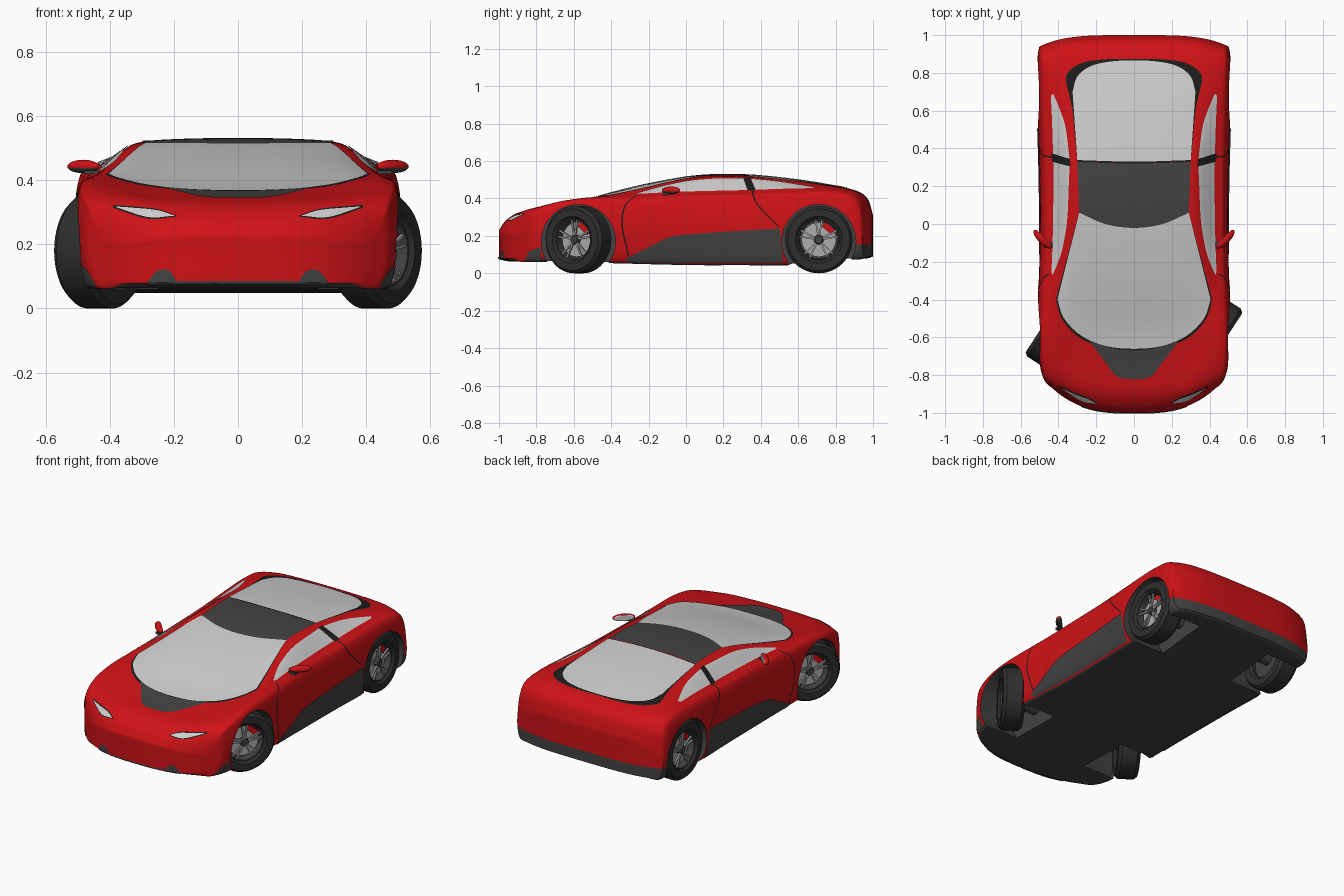
import bpy, bmesh, math
from mathutils import Vector, Matrix
from mathutils.bvhtree import BVHTree

cube = bpy.data.objects.get("Cube")
if cube:
    bpy.data.objects.remove(cube, do_unlink=True)


def material(name, r, g, b):
    mat = bpy.data.materials.new(name)
    mat.use_nodes = True
    mat.diffuse_color = (r, g, b, 1)
    shader = next(n for n in mat.node_tree.nodes if n.type == 'BSDF_PRINCIPLED')
    shader.inputs["Base Color"].default_value = (r, g, b, 1)
    return mat


RED = material("red paint", .62, .006, .008)
DARK = material("dark grey plastic", .055, .055, .055)
GLASS = material("pale grey glass", .62, .62, .62)
BLACK = material("black trim", .012, .012, .012)
TYRE = material("tyre rubber", .028, .028, .028)
METAL = material("wheel metal", .42, .42, .42)


def finish(bm, name, mats, angle=35):
    mesh = bpy.data.meshes.new(name)
    bm.to_mesh(mesh)
    bm.free()
    obj = bpy.data.objects.new(name, mesh)
    bpy.context.collection.objects.link(obj)
    for mat in mats:
        mesh.materials.append(mat)
    smooth(obj, angle)
    return obj


def smooth(obj, angle):
    bpy.ops.object.select_all(action='DESELECT')
    obj.select_set(True)
    bpy.context.view_layer.objects.active = obj
    bpy.ops.object.shade_smooth_by_angle(angle=math.radians(angle))


def spline(keys, t):
    """Catmull-Rom curve through the keys, t from 0 to 1."""
    n = len(keys) - 1
    i = min(int(t * n), n - 1)
    f = t * n - i
    p1, p2 = Vector(keys[i]), Vector(keys[i + 1])
    p0 = Vector(keys[i - 1]) if i else 2 * p1 - p2
    p3 = Vector(keys[i + 2]) if i + 2 <= n else 2 * p2 - p1
    return p1 + (p2 - p0) * f / 2 + (p0 * 2 - p1 * 5 + p2 * 4 - p3) * f * f / 2 \
        + (p1 * 3 - p0 - p2 * 3 + p3) * f ** 3 / 2


def skin(bm, rows, closed):
    for a, b in zip(rows, rows[1:]):
        n = len(a)
        for j in range(n if closed else n - 1):
            quad = [a[j], a[(j + 1) % n], b[(j + 1) % n], b[j]]
            if all(quad):
                bm.faces.new(quad)


# Body stations: y, floor z, side x, belt x, belt z, rail x, rail z, centre z
STATIONS = [
    (-1, .08, .42, .4, .2, .26, .22, .23), (-.96, .065, .455, .43, .255, .3, .28, .285),
    (-.88, .065, .48, .45, .325, .32, .335, .33), (-.72, .065, .505, .465, .375, .37, .37, .355),
    (-.56, .06, .51, .465, .4, .39, .397, .385), (-.4, .06, .508, .455, .41, .405, .417, .43),
    (-.2, .055, .5, .44, .42, .38, .452, .478), (.05, .05, .497, .43, .432, .345, .5, .52),
    (.3, .05, .5, .43, .437, .335, .508, .527), (.55, .05, .507, .44, .445, .36, .485, .505),
    (.75, .07, .51, .45, .447, .39, .463, .475), (.9, .08, .51, .46, .425, .37, .44, .445),
    (.97, .08, .505, .46, .37, .36, .39, .4), (1, .09, .5, .46, .27, .36, .3, .31)]


def bend(s, x):
    if s < 0:
        return s + .12 * s ** 8 * abs(x / .42) ** 3
    return s - .06 * s ** 8 * abs(x / .5) ** 4


def section(row):
    s, zb, xw, xs, zs, xr, zr, zt = row
    up = lambda k: zb + (zs - zb) * k
    xg = xr - .07
    keys = [(0, zb), (xw / 2, zb), (xw - .1, zb), (xw - .03, zb), (xw - .005, up(.25)),
            (xw, up(.6)), (xw * .7 + xs * .3, up(.92)), (xs, zs), (xr, zr),
            (xg, zr + (zt - zr) * .6), (xg / 2, zr + (zt - zr) * .92), (0, zt)]
    half = [spline(keys, i / 44) for i in range(45)]
    return [tuple(p) for p in half] + [(-p.x, p.y) for p in half[-2:0:-1]]


def ring(bm, row, k=1):
    pts = section(row)
    zc = (row[1] + row[7]) / 2
    return [bm.verts.new((x * k, bend(row[0], x * k), zc + (z - zc) * k)) for x, z in pts]


bm = bmesh.new()
caps = [i / 8 for i in range(8)]
rows = [ring(bm, STATIONS[0], k) for k in caps]
rows += [ring(bm, spline(STATIONS, i / 91)) for i in range(92)]
rows += [ring(bm, STATIONS[-1], k) for k in reversed(caps)]
skin(bm, rows, True)
bmesh.ops.remove_doubles(bm, verts=bm.verts, dist=.00001)
bmesh.ops.dissolve_degenerate(bm, edges=bm.edges, dist=.00001)
# Clean colour break for the lower rear bumper
bmesh.ops.bisect_plane(bm, geom=bm.verts[:] + bm.edges[:] + bm.faces[:],
                       plane_co=(0, 0, .155), plane_no=(0, 0, 1))
bmesh.ops.recalc_face_normals(bm, faces=bm.faces)
for f in bm.faces:
    c = f.calc_center_median()
    f.material_index = int(f.normal.z < -.6 or (c.y > .88 and c.z < .155))
surface = BVHTree.FromBMesh(bm)
body = finish(bm, "body", [RED, DARK])

# Wheel arches
FRONT_Y, REAR_Y, WHEEL_X = -.575, .71, .43
bm = bmesh.new()
for side in (-1, 1):
    for y in (FRONT_Y, REAR_Y):
        place = Matrix.Translation((side * .45, y, .17)) @ Matrix.Rotation(math.pi / 2, 4, 'Y')
        bmesh.ops.create_cone(bm, cap_ends=True, segments=64, radius1=.198, radius2=.198,
                              depth=.4, matrix=place)
for f in bm.faces:
    f.material_index = 1
cutter = finish(bm, "arch_cutter", [RED, DARK])
cutter.hide_render = True
cut = body.modifiers.new("arches", 'BOOLEAN')
cut.operation, cut.solver, cut.object = 'DIFFERENCE', 'EXACT', cutter
bpy.context.view_layer.objects.active = body
bpy.ops.object.modifier_apply(modifier="arches")
bpy.data.objects.remove(cutter, do_unlink=True)
smooth(body, 35)


def drape(name, a, b, view, mat, lift=.004, mirror=False, n=40, m=16):
    """Thin plate ruled between two outlines and laid on the body."""
    bm = bmesh.new()
    aim = {'top': Vector((0, 0, -1)), 'side': Vector((-1, 0, 0)), 'front': Vector((0, 1, 0))}[view]
    rows = []
    for i in range(n + 1):
        p, q = spline(a, i / n), spline(b, i / n)
        row = []
        for j in range(m + 1):
            u, v = p.lerp(q, j / m)
            start = {'top': (u, v, 2), 'side': (2, u, v), 'front': (u, -2, v)}[view]
            hit, normal, _, _ = surface.ray_cast(Vector(start), aim)
            row.append(bm.verts.new(hit + normal * lift) if hit else None)
        rows.append(row)
    skin(bm, rows, False)
    bm.normal_update()
    bmesh.ops.reverse_faces(bm, faces=[f for f in bm.faces if f.normal.dot(aim) > 0])
    obj = finish(bm, name, [mat])
    if mirror:
        obj.modifiers.new("mirror", 'MIRROR')


def both(half):
    return [(-x, y) for x, y in half[:0:-1]] + half


# Top glass, roof and bonnet panels
screen_top = both([(0, -.02), (.15, 0), (.29, .06)])
roof_rear = both([(0, .32), (.15, .322), (.3, .328)])
drape("windscreen", both([(0, -.66), (.15, -.645), (.28, -.59), (.37, -.5), (.405, -.4)]),
      screen_top, 'top', GLASS)
drape("windscreen_seal", both([(0, -.672), (.15, -.657), (.29, -.6), (.38, -.505), (.413, -.4)]),
      screen_top, 'top', BLACK, .002)
drape("roof_panel", screen_top, roof_rear, 'top', DARK)
drape("rear_window", both([(0, .33), (.3, .338)]),
      both([(0, .865), (.12, .86), (.23, .835), (.3, .78), (.325, .7)]), 'top', GLASS)
drape("rear_window_seal", both([(0, .32), (.3, .328)]),
      both([(0, .872), (.14, .872), (.28, .85), (.36, .78), (.33, .66)]), 'top', BLACK, .002)
drape("bonnet_vent", both([(0, -.82), (.07, -.815), (.11, -.79)]),
      both([(0, -.668), (.12, -.655), (.24, -.612)]), 'top', DARK)

# Side glass, pillars, seams and sills
drape("front_side_window", [(-.27, .424), (-.1, .47), (.06, .498), (.31, .506)],
      [(-.25, .422), (0, .434), (.33, .442)], 'side', GLASS, mirror=True)
drape("rear_side_window", [(.34, .505), (.5, .488), (.69, .457)],
      [(.37, .443), (.5, .448), (.68, .452)], 'side', GLASS, mirror=True)
drape("door_pillar", [(.305, .508), (.345, .506)], [(.33, .438), (.375, .438)],
      'side', BLACK, .005, True)
for name, path in (("door_front_seam", [(-.27, .415), (-.33, .36), (-.345, .25), (-.31, .09)]),
                   ("door_rear_seam", [(.35, .44), (.37, .38), (.43, .31), (.49, .25)])):
    drape(name, path, [(y + .008, z) for y, z in path], 'side', BLACK, .002, True, m=2)
drape("side_sill", [(-.33, .075), (-.2, .14), (-.08, .195), (.1, .215), (.5, .24)],
      [(-.3, .062), (0, .058), (.52, .058)], 'side', DARK, .006, True)
drape("front_corner_trim", [(-.86, .075), (-.83, .12), (-.775, .14)],
      [(-.85, .07), (-.775, .07)], 'side', DARK, mirror=True)

# Nose details
drape("headlight", [(.2, .288), (.26, .305), (.38, .316)],
      [(.2, .286), (.28, .283), (.38, .314)], 'front', GLASS, mirror=True)
drape("headlight_edge", [(.19, .288), (.26, .31), (.39, .322)],
      [(.19, .285), (.28, .279), (.39, .313)], 'front', BLACK, .002, True)
drape("lower_intake", [(-.2, .086), (.2, .086)], [(-.2, .074), (.2, .074)], 'front', DARK)
drape("intake_fin", [(.19, .085), (.215, .118), (.25, .118), (.28, .083)],
      [(.19, .075), (.28, .075)], 'front', DARK, mirror=True)

# Door mirrors
for side, name in ((1, "left"), (-1, "right")):
    bm = bmesh.new()
    bmesh.ops.create_uvsphere(bm, u_segments=24, v_segments=12, radius=1)
    for f in bm.faces:
        c = f.calc_center_median()
        f.material_index = 2 if c.y > .4 else int(c.z < -.25)
    for v in bm.verts:
        v.co.y = min(v.co.y, .45)
    bm.transform(Matrix.Translation((side * .483, -.08, .443))
                 @ Matrix.Rotation(side * math.radians(45), 4, 'Z')
                 @ Matrix.Diagonal((.066, .024, .021, 1)))
    finish(bm, name + "_mirror", [RED, DARK, GLASS], 50)
    bm = bmesh.new()
    bmesh.ops.create_cube(bm, size=1, matrix=Matrix.Translation((side * .455, -.11, .425))
                          @ Matrix.Diagonal((.05, .03, .012, 1)))
    finish(bm, name + "_mirror_arm", [DARK])


def lathe(name, profile, mat, place):
    """Turn (radius, x) points about the axle."""
    bm = bmesh.new()
    rows = []
    for i in range(49):
        a = i * math.tau / 48
        rows.append([bm.verts.new((x, r * math.cos(a), r * math.sin(a))) for r, x in profile])
    skin(bm, rows, False)
    bmesh.ops.remove_doubles(bm, verts=bm.verts, dist=.00001)
    bmesh.ops.recalc_face_normals(bm, faces=bm.faces)
    bm.transform(place)
    finish(bm, name, [mat])


def wheel(name, x, y, steer):
    turn = 0 if x > 0 else math.pi
    place = Matrix.Translation((x, y, .18)) @ Matrix.Rotation(steer + turn, 4, 'Z')
    lathe(name + "_tyre", [(.112, -.05), (.125, -.064), (.165, -.064), (.18, -.045), (.18, .045),
                           (.165, .064), (.125, .064), (.112, .05), (.112, -.05)], TYRE, place)
    lathe(name + "_barrel", [(.113, .05), (.106, .05), (.102, .0), (0, 0), (0, -.03),
                             (.113, -.03), (.113, .05)], DARK, place)
    lathe(name + "_disc", [(0, .018), (.092, .018), (.092, .004), (0, .004)], METAL, place)
    lathe(name + "_hub", [(0, .05), (.02, .05), (.026, .04), (.026, .015), (0, .015)], DARK, place)
    bm = bmesh.new()
    for i in range(5):
        for lean in (-.16, .16):
            spin = Matrix.Rotation(i * math.tau / 5 + lean, 4, 'X')
            bmesh.ops.create_cube(bm, size=1, matrix=spin @ Matrix.Translation((.038, 0, .062))
                                  @ Matrix.Diagonal((.01, .009, .09, 1)))
    bm.transform(place)
    finish(bm, name + "_spokes", [METAL])
    bm = bmesh.new()
    caliper = Matrix.Rotation(math.radians(-40), 4, 'X') @ Matrix.Translation((.018, 0, .08))
    bmesh.ops.create_cube(bm, size=1, matrix=caliper @ Matrix.Diagonal((.02, .07, .032, 1)))
    bm.transform(place)
    finish(bm, name + "_caliper", [RED])


for side, name in ((1, "left"), (-1, "right")):
    wheel("front_" + name, side * WHEEL_X, FRONT_Y, math.radians(-33))
    wheel("rear_" + name, side * WHEEL_X, REAR_Y, 0)
for y, name in ((FRONT_Y, "front_axle"), (REAR_Y, "rear_axle")):
    bm = bmesh.new()
    bmesh.ops.create_cone(bm, cap_ends=True, segments=24, radius1=.035, radius2=.035, depth=.82,
                          matrix=Matrix.Translation((0, y, .18)) @ Matrix.Rotation(math.pi / 2, 4, 'Y'))
    finish(bm, name, [DARK])
